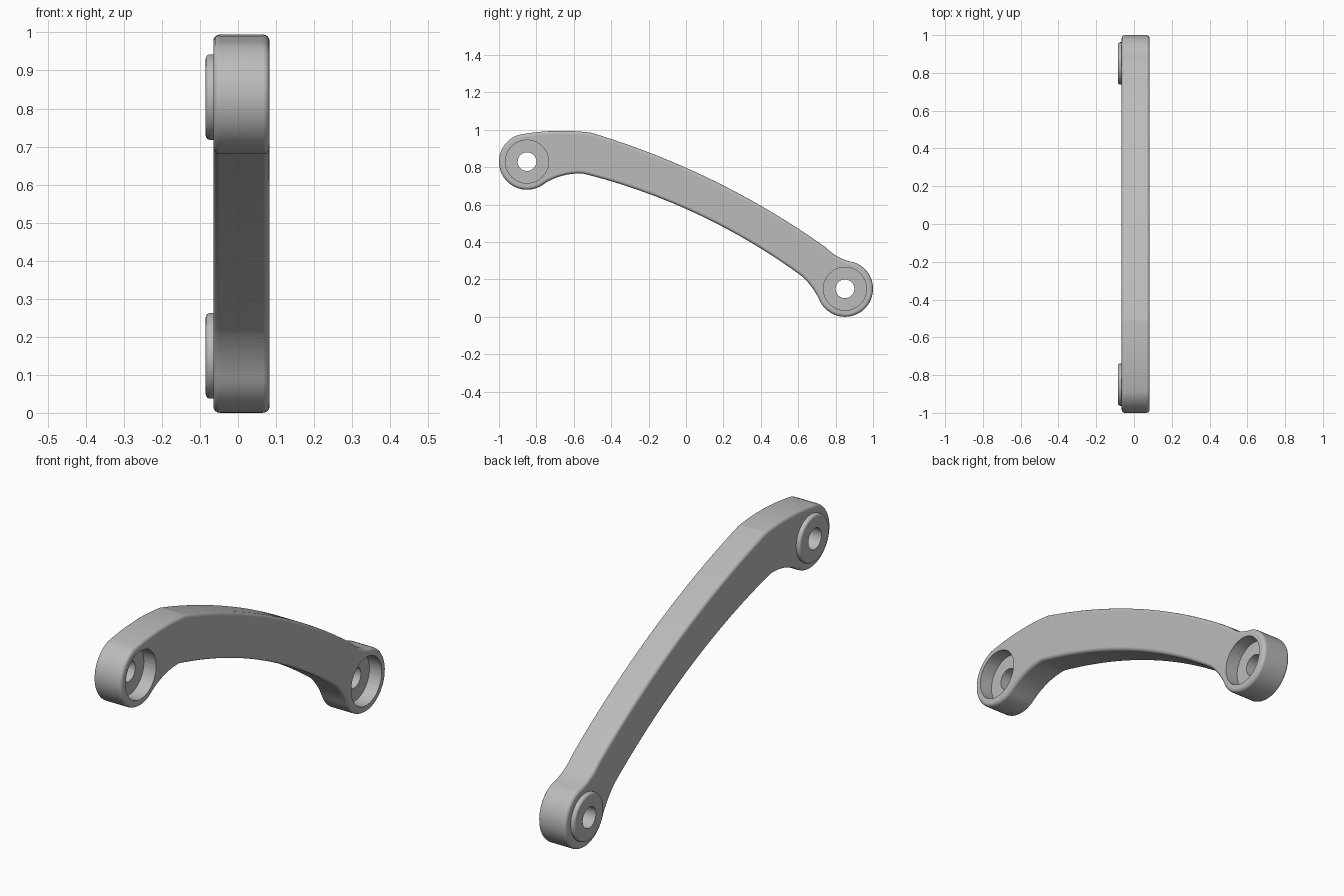
import bpy, bmesh, math
from mathutils import Vector

cube = bpy.data.objects.get("Cube")
if cube:
    bpy.data.objects.remove(cube, do_unlink=True)

X_BACK, X_FACE, X_FLOOR, X_BOSS = -0.065, 0.083, 0.018, -0.085
HOLE_R, BORE_R, BOSS_R = 0.05, 0.115, 0.1125
ENDS = {"upper": (-0.85, 0.83), "lower": (0.85, 0.15)}
CREASE = (-0.51, 0.985)

grey = bpy.data.materials.new("light_grey")
grey.use_nodes = True
grey.diffuse_color = (0.5, 0.5, 0.5, 1)
grey.node_tree.nodes["Principled BSDF"].inputs["Base Color"].default_value = (0.5, 0.5, 0.5, 1)


def make_object(name, bm):
    bmesh.ops.recalc_face_normals(bm, faces=bm.faces)
    mesh = bpy.data.meshes.new(name)
    bm.to_mesh(mesh)
    bm.free()
    mesh.materials.append(grey)
    obj = bpy.data.objects.new(name, mesh)
    bpy.context.collection.objects.link(obj)
    return obj


def activate(obj):
    bpy.ops.object.select_all(action='DESELECT')
    obj.select_set(True)
    bpy.context.view_layer.objects.active = obj


def arc(start, through, end, steps):
    """Points of the circular arc through three points, without the last."""
    a, b, c = complex(*start), complex(*through), complex(*end)
    w = (c - a) / (b - a)
    centre = a + (b - a) * (w - abs(w) ** 2) / (w - w.conjugate())
    centre = a + (b - a) * (abs(w) ** 2 - w) / (w.conjugate() - w)
    turn = lambda p: math.atan2(((p - centre) / (a - centre)).imag,
                                ((p - centre) / (a - centre)).real) % math.tau
    sweep = turn(c)
    if turn(b) > sweep:
        sweep -= math.tau
    spin = lambda t: complex(math.cos(t), math.sin(t))
    pts = [centre + (a - centre) * spin(sweep * i / steps) for i in range(steps)]
    return [(p.real, p.imag) for p in pts]


def lathe(name, profile, centre):
    """Spin (x, radius) points about an x-directed axis."""
    bm = bmesh.new()
    y, z = centre
    verts = [bm.verts.new((x, y, z + r)) for x, r in profile]
    edges = [bm.edges.new(pair) for pair in zip(verts, verts[1:])]
    bmesh.ops.spin(bm, geom=verts + edges, cent=(0, y, z), axis=(1, 0, 0),
                   angle=math.tau, steps=64, use_duplicate=False)
    bmesh.ops.remove_doubles(bm, verts=bm.verts, dist=0.0001)
    return make_object(name, bm)


# Side outline of the curved arm: (y, z) arcs joined end to end
arcs = [
    ((-0.775, 0.70), (-1.0, 0.83), (-0.895, 0.973), 32),
    ((-0.895, 0.973), (-0.70, 0.994), CREASE, 12),
    (CREASE, (0.0, 0.797), (0.746, 0.372), 32),
    ((0.746, 0.372), (0.815, 0.32), (0.90, 0.291), 10),
    ((0.90, 0.291), (0.956, 0.044), (0.717, 0.082), 36),
    ((0.717, 0.082), (0.674, 0.157), (0.62, 0.217), 10),
    ((0.62, 0.217), (0.0, 0.577), (-0.55, 0.766), 32),
    ((-0.55, 0.766), (-0.67, 0.752), (-0.775, 0.70), 12),
]
outline = [p for a in arcs for p in arc(*a)]

# Arm body: extruded outline with rounded rims
bm = bmesh.new()
face = bm.faces.new([bm.verts.new((X_BACK, y, z)) for y, z in outline])
grown = bmesh.ops.extrude_face_region(bm, geom=[face], use_keep_orig=True)
bmesh.ops.translate(bm, vec=(X_FACE - X_BACK, 0, 0),
                    verts=[v for v in grown["geom"] if isinstance(v, bmesh.types.BMVert)])
bmesh.ops.recalc_face_normals(bm, faces=bm.faces)
rims = [e for e in bm.edges if abs(e.verts[0].co.x - e.verts[1].co.x) < 0.001]
bmesh.ops.bevel(bm, geom=rims, offset=0.017, segments=4, profile=0.5, affect='EDGES')
for e in bm.edges:
    if all((Vector(CREASE) - v.co.yz).length < 0.004 for v in e.verts):
        e.smooth = False
arm = make_object("curved_arm", bm)

# Stepped bores cut into both ends
for end, centre in ENDS.items():
    cutter = lathe(end + "_bore_cutter", [
        (-0.3, 0), (-0.3, HOLE_R), (X_FLOOR, HOLE_R),
        (X_FLOOR, BORE_R), (0.3, BORE_R), (0.3, 0)], centre)
    cutter.hide_render = True
    cut = arm.modifiers.new("bore", 'BOOLEAN')
    cut.operation, cut.solver, cut.object = 'DIFFERENCE', 'EXACT', cutter
    activate(arm)
    bpy.ops.object.modifier_apply(modifier=cut.name)
    bpy.data.objects.remove(cutter, do_unlink=True)

# Raised bosses with a rounded rim around each hole
parts = [arm]
R = 0.012
rounded = [(X_BOSS + R - R * math.sin(t), BOSS_R - R + R * math.cos(t))
           for t in (math.pi / 8 * i for i in range(5))]
for end, centre in ENDS.items():
    parts.append(lathe(end + "_boss", [(X_BACK + 0.002, BOSS_R)] + rounded
                       + [(X_BOSS, HOLE_R), (X_BACK + 0.002, HOLE_R)], centre))

for part in parts:
    activate(part)
    bpy.ops.object.shade_smooth_by_angle(angle=math.radians(35))
    normals = part.modifiers.new("flat_faces", 'WEIGHTED_NORMAL')
    normals.keep_sharp = True
